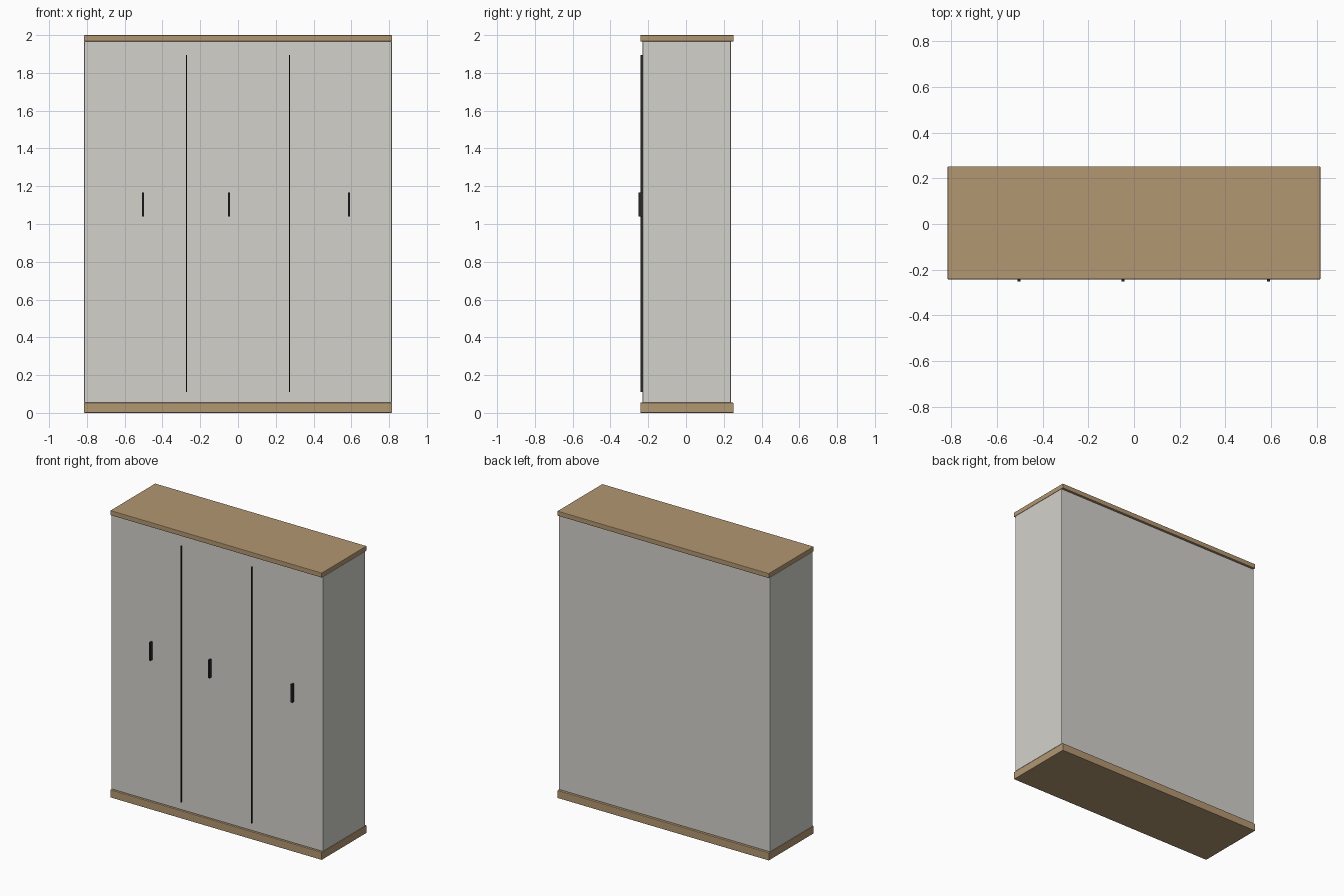
import bpy

if "Cube" in bpy.data.objects:
    bpy.data.objects.remove(bpy.data.objects["Cube"])


def material(name, color):
    m = bpy.data.materials.new(name)
    m.diffuse_color = (*color, 1)
    m.use_nodes = True
    m.node_tree.nodes["Principled BSDF"].inputs["Base Color"].default_value = m.diffuse_color
    return m


def box(name, x, y, z, mat, bevel=0.0):
    """Box spanning the (min, max) ranges, with optionally softened edges."""
    spans = (x, y, z)
    bpy.ops.mesh.primitive_cube_add(size=1, location=[(a + b) / 2 for a, b in spans])
    ob = bpy.context.object
    ob.name = name
    ob.scale = [b - a for a, b in spans]
    bpy.ops.object.transform_apply(location=False, rotation=False, scale=True)
    ob.data.materials.append(mat)
    if bevel:
        mod = ob.modifiers.new("soft_edges", "BEVEL")
        mod.width = bevel
        mod.segments = 2
    return ob


wood = material("wood", (0.45, 0.31, 0.17))
panel = material("pale_panel", (0.65, 0.64, 0.60))
dark = material("dark_metal", (0.02, 0.02, 0.02))

W = 0.815               # half width
FRONT = -0.230          # face of the doors

# Plinth, cabinet body and top board
box("plinth", (-W, W), (-0.242, 0.252), (0, 0.054), wood, 0.003)
box("cabinet_body", (-W, W), (FRONT, 0.238), (0.054, 1.967), panel, 0.004)
box("top_board", (-W, W), (-0.242, 0.252), (1.967, 2.0), wood, 0.003)

# Thin dark strips between the three doors
for x in (-0.272, 0.272):
    box("door_strip", (x - 0.0025, x + 0.0025), (-0.241, FRONT), (0.11, 1.895), dark)

# Upright door handles
for x in (-0.503, -0.048, 0.588):
    box("door_handle", (x - 0.006, x + 0.006), (-0.252, FRONT), (1.04, 1.167), dark, 0.001)
